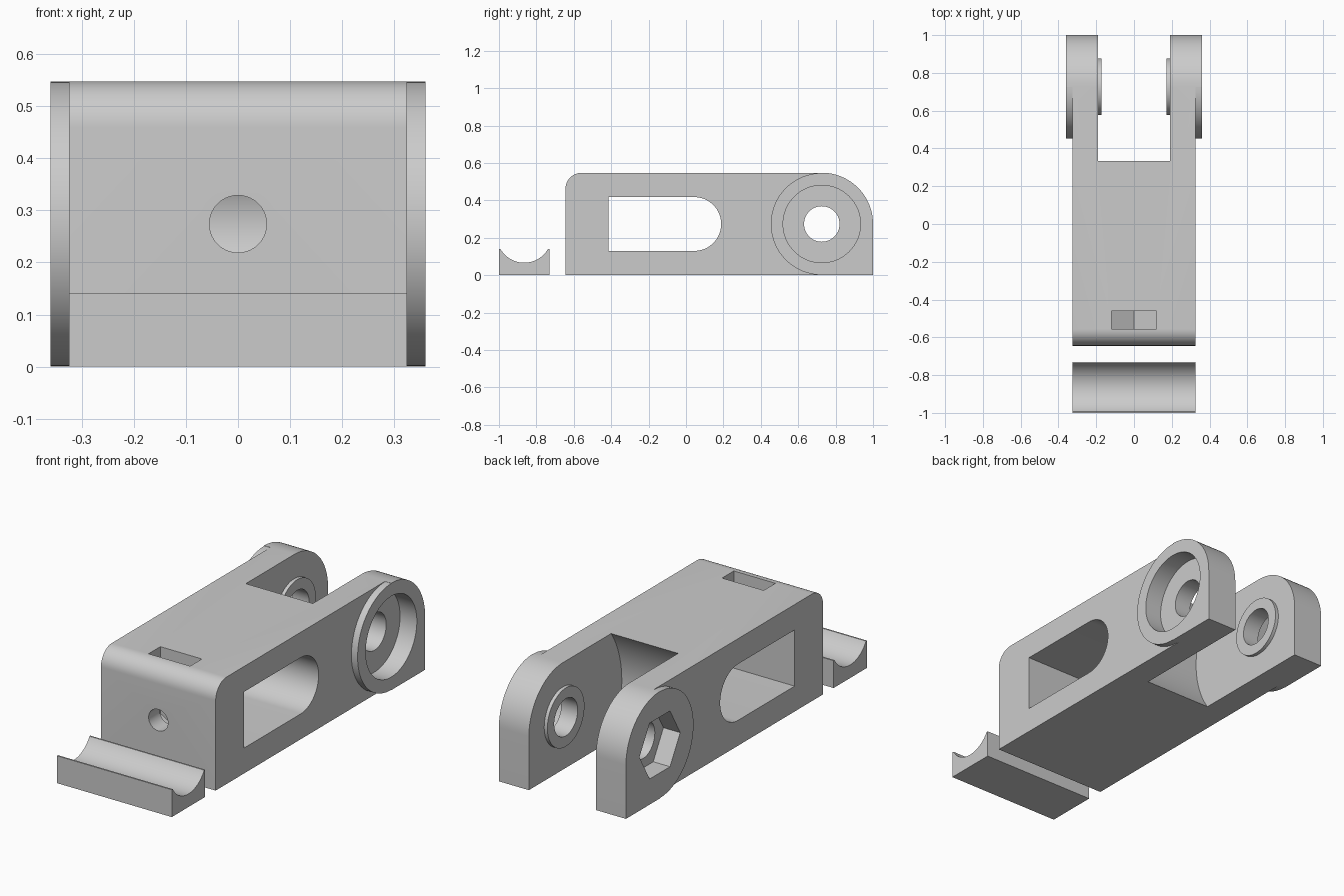
import bpy, bmesh
from math import sin, cos, radians

if "Cube" in bpy.data.objects:
    bpy.data.objects.remove(bpy.data.objects["Cube"])

grey = bpy.data.materials.new("light grey plastic")
grey.diffuse_color = (0.6, 0.6, 0.6, 1)
grey.use_nodes = True
grey.node_tree.nodes["Principled BSDF"].inputs["Base Color"].default_value = grey.diffuse_color


def arc(cy, cz, r, a0, a1, n):
    """Points on an arc, angles in degrees, both ends included."""
    return [(cy + r * cos(radians(a0 + (a1 - a0) * i / n)),
             cz + r * sin(radians(a0 + (a1 - a0) * i / n))) for i in range(n + 1)]


def ring(cy, cz, r, n=64, turn=0):
    return arc(cy, cz, r, turn, turn + 360, n)[:-1]


def prism(name, pts, lo, hi, axis="x"):
    """Extrude a profile along x (points are y,z) or along y (points are x,z)."""
    bm = bmesh.new()
    place = (lambda d, p: (d, p[0], p[1])) if axis == "x" else (lambda d, p: (p[0], d, p[1]))
    a = [bm.verts.new(place(lo, p)) for p in pts]
    b = [bm.verts.new(place(hi, p)) for p in pts]
    bm.faces.new(a)
    bm.faces.new(b)
    for i in range(len(pts)):
        j = (i + 1) % len(pts)
        bm.faces.new((a[i], a[j], b[j], b[i]))
    bmesh.ops.recalc_face_normals(bm, faces=bm.faces)
    me = bpy.data.meshes.new(name)
    bm.to_mesh(me)
    bm.free()
    me.materials.append(grey)
    ob = bpy.data.objects.new(name, me)
    bpy.context.collection.objects.link(ob)
    return ob


def combine(ob, other, op="DIFFERENCE"):
    mod = ob.modifiers.new("bool", "BOOLEAN")
    mod.operation, mod.solver, mod.object = op, "EXACT", other
    bpy.context.view_layer.objects.active = ob
    bpy.ops.object.modifier_apply(modifier=mod.name)
    bpy.data.objects.remove(other)


def smooth(ob):
    bpy.ops.object.select_all(action="DESELECT")
    ob.select_set(True)
    bpy.context.view_layer.objects.active = ob
    bpy.ops.object.shade_smooth_by_angle(angle=radians(30))


PY, PZ, TOP = 0.726, 0.274, 0.548   # hinge axis and body height

# Main body: rounded front top edge, large rounded rear top
profile = ([(-0.645, 0), (1, 0)] + arc(PY, PZ, 0.274, 0, 90, 24)
           + arc(-0.557, TOP - 0.088, 0.088, 90, 180, 12))
body = prism("hinge_body", profile, -0.36, 0.36)

# Trim the sides back, leaving the raised hinge bosses
side = ([(-0.9, -0.2), (PY, -0.2)] + arc(PY, PZ, 0.2725, 270, 90, 40)
        + [(PY, 0.8), (-0.9, 0.8)])
for lo, hi in ((0.325, 0.6), (-0.6, -0.325)):
    combine(body, prism("side_cutter", side, lo, hi))

# Fork slot with a curved end around the hinge axis
combine(body, prism("slot_cutter", ring(PY, PZ, 0.478, 96), -0.19, 0.19))

# Raised washers on the inner faces of the fork
for lo, hi in ((0.172, 0.23), (-0.23, -0.172)):
    combine(body, prism("washer", ring(PY, PZ, 0.15), lo, hi), "UNION")

# Hinge hole, round bolt-head recess on the right, hex nut recess on the left
combine(body, prism("hole_cutter", ring(PY, PZ, 0.095), -0.6, 0.6))
combine(body, prism("head_cutter", ring(PY, PZ, 0.207), 0.265, 0.6))
combine(body, prism("hex_cutter", ring(PY, PZ, 0.165, 6), -0.6, -0.265))

# Side window with a round rear end
window = [(-0.415, 0.13)] + arc(0.044, PZ, 0.144, -90, 90, 32) + [(-0.415, 0.418)]
combine(body, prism("window_cutter", window, -0.6, 0.6))

# Nut pocket dropped in from the top, with a pointed bottom
h = 0.118
pocket = [(-h, 0.8), (-h, PZ - 0.068), (0, PZ - 0.136), (h, PZ - 0.068), (h, 0.8)]
combine(body, prism("pocket_cutter", pocket, -0.555, -0.46, "y"))

# Front screw hole reaching into the window
combine(body, prism("screw_cutter", ring(0, PZ, 0.055, 40), -0.9, -0.3, "y"))
smooth(body)

# Separate cradle in front
trough = [(-1, 0), (-0.73, 0), (-0.73, 0.14)] + arc(-0.865, 0.214, 0.147, -30.2, -149.8, 32) + [(-1, 0.14)]
smooth(prism("clamp_cradle", trough, -0.325, 0.325))
